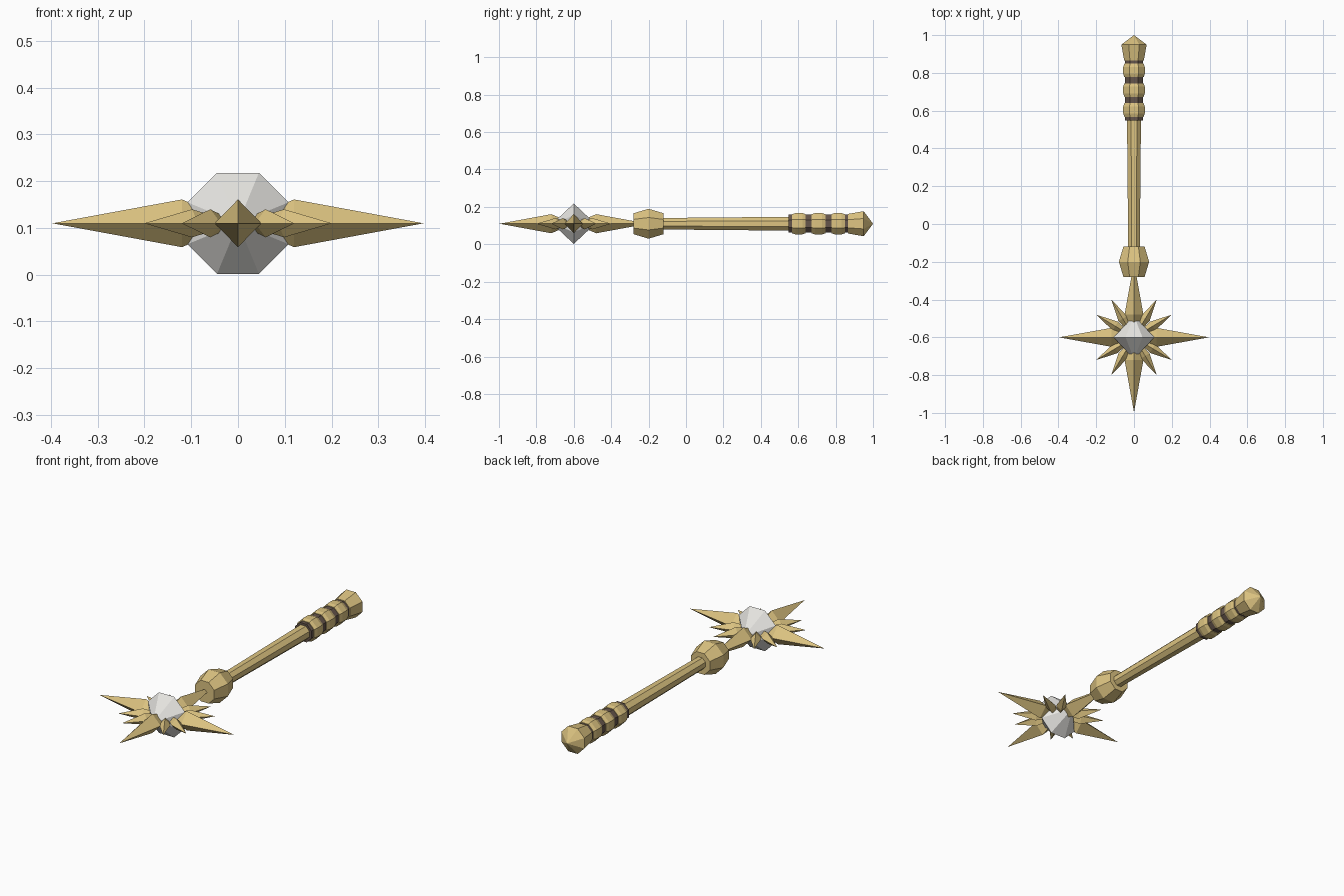
import bpy
from math import sin, cos, pi, radians

if "Cube" in bpy.data.objects:
    bpy.data.objects.remove(bpy.data.objects["Cube"])

Z = 0.11        # height of the shaft axis
HEAD_Y = -0.6   # centre of the star head


def material(name, color):
    m = bpy.data.materials.new(name)
    m.diffuse_color = (*color, 1)
    m.use_nodes = True
    m.node_tree.nodes["Principled BSDF"].inputs["Base Color"].default_value = m.diffuse_color
    return m


gold = material("gold", (0.72, 0.55, 0.22))
leather = material("leather", (0.13, 0.09, 0.07))
crystal = material("crystal", (0.8, 0.79, 0.76))


def make(name, verts, faces, mat):
    mesh = bpy.data.meshes.new(name)
    mesh.from_pydata(verts, [], faces)
    mesh.materials.append(mat)
    ob = bpy.data.objects.new(name, mesh)
    bpy.context.collection.objects.link(ob)
    return ob


def lathe(name, profile, mat, n=8):
    """Flat-topped n-gon rings along y; profile = (y, half width), 0 = point."""
    verts, faces, rings = [], [], []
    for y, a in profile:
        start = len(verts)
        if a == 0:
            verts.append((0, y, Z))
            rings.append([start] * n)
            continue
        r = a / cos(pi / n)
        for i in range(n):
            t = 2 * pi * (i + 0.5) / n
            verts.append((r * cos(t), y, Z + r * sin(t)))
        rings.append(list(range(start, start + n)))
    for a, b in zip(rings, rings[1:]):
        for i in range(n):
            j = (i + 1) % n
            faces.append(list(dict.fromkeys((a[i], b[i], b[j], a[j]))))
    if profile[0][1]:
        faces.append(rings[0])
    if profile[-1][1]:
        faces.append(rings[-1][::-1])
    return make(name, verts, faces, mat)


def spike(name, angle, length, widest, half_w, half_h):
    """Four-sided spike lying flat, pointing outward from the head centre."""
    c, s = cos(angle), sin(angle)
    local = [(0, 0, 0), (widest, half_w, 0), (widest, 0, half_h),
             (widest, -half_w, 0), (widest, 0, -half_h), (length, 0, 0)]
    verts = [(x * c - y * s, HEAD_Y + x * s + y * c, Z + z) for x, y, z in local]
    faces = []
    for i in range(4):
        a, b = 1 + i, 1 + (i + 1) % 4
        faces += [(0, a, b), (5, b, a)]
    return make(name, verts, faces, gold)


# star head: four long spikes, each flanked by a pair of short ones
for k in range(4):
    base = k * pi / 2
    spike(f"long_spike_{k}", base, 0.397, 0.12, 0.05, 0.051)
    for j, deg in enumerate((31, 59)):
        spike(f"short_spike_{k}_{j}", base + radians(deg), 0.234, 0.115, 0.027, 0.03)

# faceted crystal in the middle
lathe("crystal", [(HEAD_Y - 0.115, 0), (HEAD_Y, 0.108), (HEAD_Y + 0.115, 0)], crystal)

# collar, shaft and grip
lathe("collar", [(-0.28, 0.056), (-0.2, 0.08), (-0.12, 0.056)], gold)
lathe("shaft", [(-0.2, 0.03), (0.56, 0.037)], gold)
lathe("grip_wrap", [(0.548, 0.048), (0.88, 0.048)], leather)
for k in range(3):
    y = 0.567 + 0.105 * k
    lathe(f"grip_ring_{k}", [(y, 0.051), (y + 0.018, 0.057),
                             (y + 0.055, 0.057), (y + 0.073, 0.051)], gold)

# pointed pommel
lathe("pommel", [(0.865, 0.052), (0.95, 0.067), (1.0, 0)], gold)
